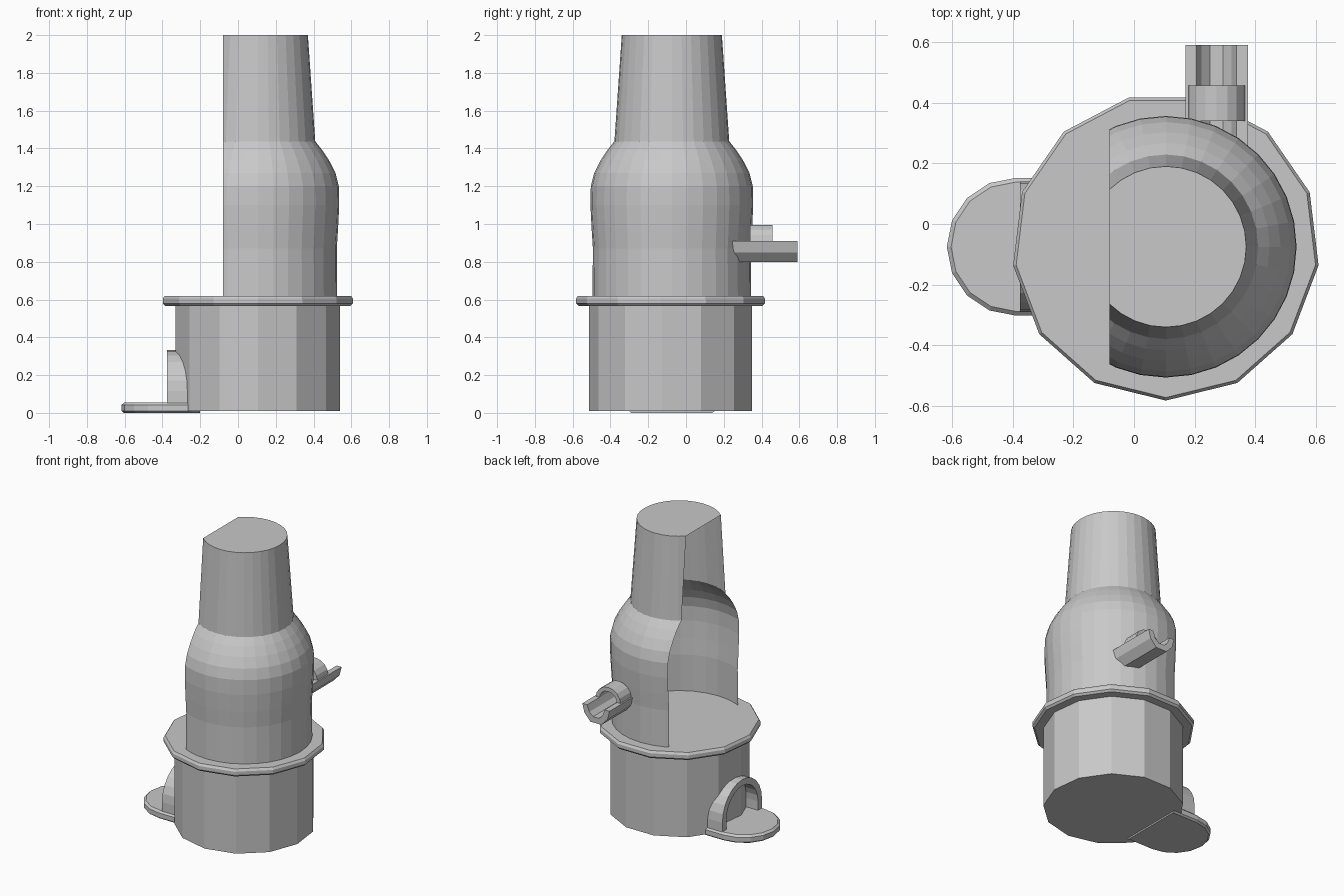
import bpy, bmesh
from math import sin, cos, pi, sqrt, radians

old = bpy.data.objects.get("Cube")
if old:
    bpy.data.objects.remove(old, do_unlink=True)

CX, CY = 0.105, -0.075          # shared axis of the tower
CUT_X = -0.08                   # plane where the chimney is sliced open

clay = bpy.data.materials.new("grey_clay")
clay.use_nodes = True
GREY = (0.58, 0.58, 0.58, 1)
clay.diffuse_color = GREY
clay.node_tree.nodes["Principled BSDF"].inputs["Base Color"].default_value = GREY


def loft(name, loops, cap_start=True, cap_end=True, cut_x=None):
    """Skin a list of matching closed loops, with optional end caps."""
    bm = bmesh.new()
    rings = [[bm.verts.new(p) for p in loop] for loop in loops]
    n = len(rings[0])
    for a, b in zip(rings, rings[1:]):
        for i in range(n):
            j = (i + 1) % n
            bm.faces.new((a[i], a[j], b[j], b[i]))
    if cap_start:
        bm.faces.new(rings[0][::-1])
    if cap_end:
        bm.faces.new(rings[-1])
    bmesh.ops.recalc_face_normals(bm, faces=bm.faces)
    if cut_x is not None:
        bmesh.ops.bisect_plane(bm, geom=bm.verts[:] + bm.edges[:] + bm.faces[:],
                               plane_co=(cut_x, 0, 0), plane_no=(1, 0, 0),
                               clear_inner=True)
    mesh = bpy.data.meshes.new(name)
    bm.to_mesh(mesh)
    bm.free()
    mesh.materials.append(clay)
    obj = bpy.data.objects.new(name, mesh)
    bpy.context.collection.objects.link(obj)
    return obj


def turned(profile, sides):
    """Loops of a round part on the tower axis, from (radius, z) pairs."""
    angles = [-pi / 2 + 2 * pi * i / sides for i in range(sides)]
    return [[(CX + r * cos(a), CY + r * sin(a), z) for a in angles] for r, z in profile]


def half_arc(rx, rz, steps):
    """Upper half ellipse as (across, up) points."""
    return [(rx * cos(pi * i / steps), rz * sin(pi * i / steps)) for i in range(steps + 1)]


# Base drum and flange
loft("base_drum", turned([(0.438, 0.01), (0.438, 0.575)], 13))
loft("flange", turned([(0.494, 0.567), (0.507, 0.58), (0.507, 0.605), (0.497, 0.62)], 13))

# Hollow chimney, sliced open at the side and closed on top
chimney = [(0.42, 0.615), (0.418, 0.87), (0.425, 0.98), (0.431, 1.1), (0.429, 1.2),
           (0.411, 1.27), (0.378, 1.335), (0.342, 1.39), (0.304, 1.438), (0.265, 2.0)]
loft("chimney", turned(chimney, 32), cap_start=False, cut_x=CUT_X)


# Hearth plate: half disc running back under the drum
def plate_loop(r, z):
    arc = [radians(90 + 22.5 * i) for i in range(9)]
    loop = [(-0.39 + r * cos(a), CY + r * sin(a), z) for a in arc]
    return loop + [(-0.2, CY - r, z), (-0.2, CY + r, z)]


loft("hearth_plate", [plate_loop(r, z) for r, z in
                      [(0.215, 0), (0.227, 0.01), (0.227, 0.042), (0.213, 0.055)]])

# Arched surround of the fire mouth
outer = [(0.215, -0.07)] + half_arc(0.215, 0.215, 12) + [(-0.215, -0.07)]
inner = [(0.172, -0.07)] + half_arc(0.172, 0.172, 12) + [(-0.172, -0.07)]
section = outer + inner[::-1]
loft("mouth_arch", [[(x, CY + u, 0.117 + v) for u, v in section] for x in (-0.375, -0.24)])

# Spout trough, its inner end following the chimney wall
SX = 0.272
trough_out = [(0.103, 0.91), (0.088, 0.85), (0.042, 0.8)]
trough_in = [(0.066, 0.91), (0.05, 0.865), (0.022, 0.84)]


def mirrored(half):
    return half + [(-u, z) for u, z in reversed(half)]


trough = mirrored(trough_out) + mirrored(trough_in)[::-1]
wall_end = [(SX + u, CY + sqrt(0.416 ** 2 - (SX + u - CX) ** 2), z) for u, z in trough]
loft("spout_trough", [wall_end, [(SX + u, 0.59, z) for u, z in trough]])

# Loop over the spout
band = half_arc(0.094, 0.09, 8) + half_arc(0.066, 0.062, 8)[::-1]
loft("spout_loop", [[(SX + u, y, 0.906 + v) for u, v in band] for y in (0.34, 0.457)])
